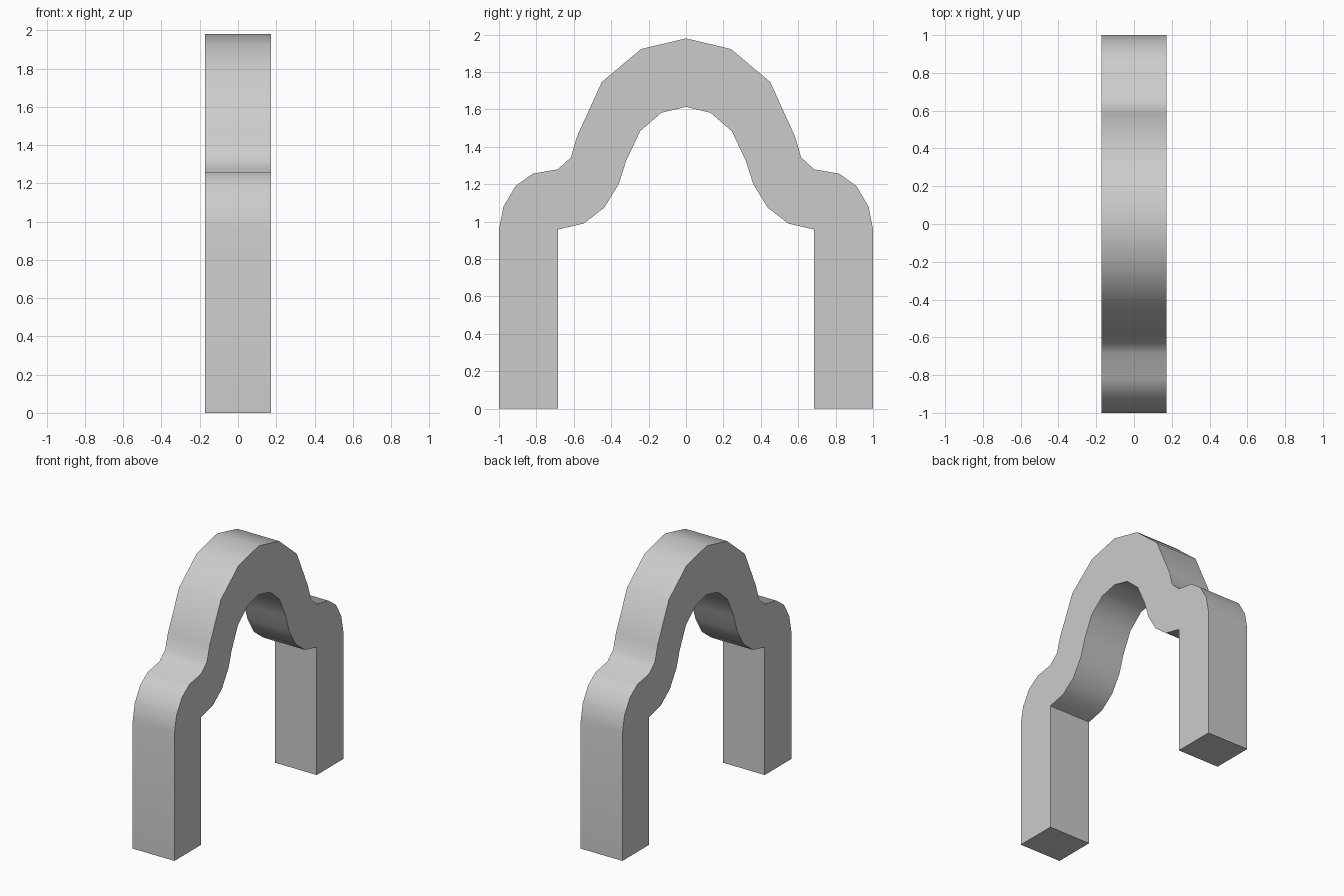
import bpy, bmesh, math

if "Cube" in bpy.data.objects:
    bpy.data.objects.remove(bpy.data.objects["Cube"])

HALF_WIDTH = 0.173

# Half profile (y, z): outer edge from foot to crown, inner edge from crown to foot
outer = [(1, 0), (1, 0.957), (0.976, 1.08), (0.912, 1.19), (0.82, 1.256),
         (0.685, 1.28), (0.615, 1.344), (0.583, 1.455), (0.45, 1.747),
         (0.24, 1.923), (0, 1.98)]
inner = [(0, 1.614), (0.132, 1.582), (0.245, 1.484), (0.32, 1.325),
         (0.36, 1.2), (0.437, 1.075), (0.547, 0.99), (0.685, 0.958), (0.685, 0)]


def mirrored(points):
    return [(-y, z) for y, z in reversed(points)]


# Closed arch outline: outer edge right to left, then inner edge left to right
outline = outer + mirrored(outer[:-1]) + mirrored(inner[1:]) + inner

# Extrude the outline across the width
bm = bmesh.new()
face = bm.faces.new([bm.verts.new((-HALF_WIDTH, y, z)) for y, z in outline])
extruded = bmesh.ops.extrude_face_region(bm, geom=[face], use_keep_orig=True)
moved = [e for e in extruded["geom"] if isinstance(e, bmesh.types.BMVert)]
bmesh.ops.translate(bm, verts=moved, vec=(2 * HALF_WIDTH, 0, 0))
bmesh.ops.recalc_face_normals(bm, faces=bm.faces)

mesh = bpy.data.meshes.new("arch")
bm.to_mesh(mesh)
bm.free()
arch = bpy.data.objects.new("arch", mesh)
bpy.context.collection.objects.link(arch)

# Smooth bends, sharp rims and feet
bpy.context.view_layer.objects.active = arch
arch.select_set(True)
bpy.ops.object.shade_smooth_by_angle(angle=math.radians(50))
